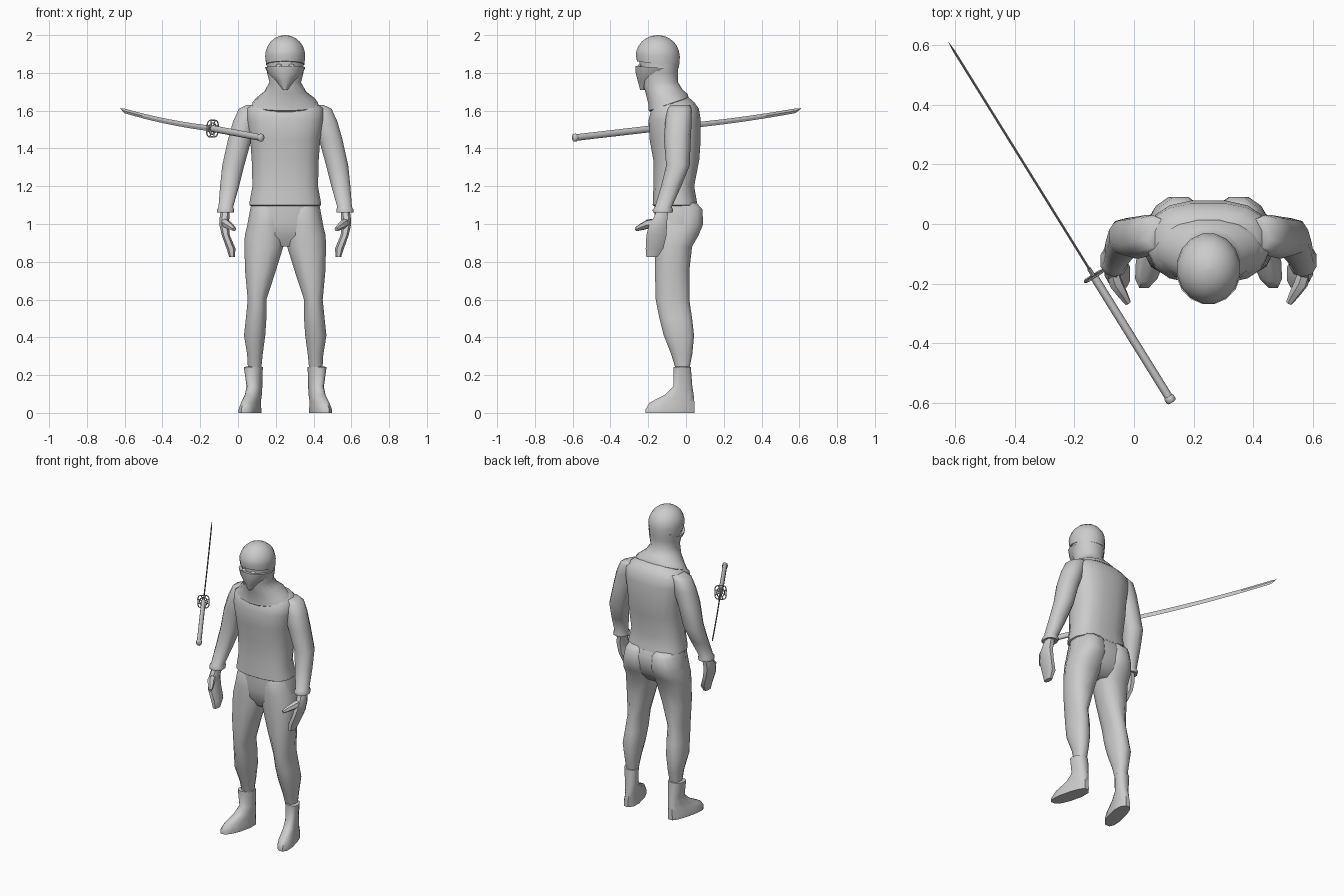
import bpy, bmesh, math
from mathutils import Vector

CX = 0.25  # the figure stands right of the origin, the sword reaches left
grey = bpy.data.materials.new("plain grey")
grey.diffuse_color = (0.6, 0.6, 0.6, 1)


def skin(name, loops, closed=False, angle=50):
    """Join point loops into a smooth skinned mesh."""
    bm = bmesh.new()
    rows = [[bm.verts.new(p) for p in lp] for lp in loops]
    n = len(rows[0])
    pairs = list(zip(rows, rows[1:])) + ([(rows[-1], rows[0])] if closed else [])
    for a, b in pairs:
        for i in range(n):
            j = (i + 1) % n
            bm.faces.new((a[i], a[j], b[j], b[i]))
    if not closed:
        bm.faces.new(rows[0])
        bm.faces.new(rows[-1])
    bmesh.ops.recalc_face_normals(bm, faces=bm.faces)
    me = bpy.data.meshes.new(name)
    bm.to_mesh(me)
    bm.free()
    for p in me.polygons:
        p.use_smooth = True
    me.set_sharp_from_angle(angle=math.radians(angle))
    me.materials.append(grey)
    ob = bpy.data.objects.new(name, me)
    bpy.context.collection.objects.link(ob)
    return ob


def stack(name, rings, n=12, power=0.85, side=1, shear=0.0, angle=50):
    """Rings of (z, x0, x1, y0, y1[, tilt]) stacked up; side=-1 mirrors about the body."""
    loops = []
    for z, x0, x1, y0, y1, *t in rings:
        tilt = t[0] if t else 0
        lp = []
        for i in range(n):
            a = 2 * math.pi * (i + 0.5) / n
            c, s = math.cos(a), math.sin(a)
            dx = math.copysign(abs(c) ** power, c) * (x1 - x0) / 2
            dy = math.copysign(abs(s) ** power, s) * (y1 - y0) / 2
            y = (y0 + y1) / 2 + dy
            x = (x0 + x1) / 2 + dx + shear * min(y, 0)
            lp.append((CX + side * (x - CX), y, z + tilt * dy))
        loops.append(lp)
    return skin(name, loops, angle=angle)


def central(name, rings, **kw):
    """Stack centred on the body: rings of (z, half width, y0, y1[, tilt])."""
    return stack(name, [(r[0], CX - r[1], CX + r[1], *r[2:]) for r in rings], **kw)


def tube(name, pts, radii, n=6, closed=False):
    pts = [Vector(p) for p in pts]
    loops, m = [], len(pts)
    for i, p in enumerate(pts):
        nxt = pts[(i + 1) % m] if closed else pts[min(i + 1, m - 1)]
        prv = pts[i - 1] if closed else pts[max(i - 1, 0)]
        d = (nxt - prv).normalized()
        e = d.cross(Vector((0.62, 0.78, 0.05)) if closed else Vector((0.3, 0.1, 1))).normalized()
        f = d.cross(e)
        r = radii[i] if isinstance(radii, list) else radii
        loops.append([p + r * (math.cos(2 * math.pi * k / n) * e
                               + math.sin(2 * math.pi * k / n) * f) for k in range(n)])
    return skin(name, loops, closed)


# Hood dome
dome = [(1.845, 0.103, -0.262, -0.035, -0.15), (1.89, 0.108, -0.268, -0.03, -0.05)]
for k in range(1, 7):
    a = math.radians(14.5 * k)
    c = math.cos(a)
    dome.append((1.89 + 0.11 * math.sin(a), 0.108 * c, -0.15 - 0.118 * c, -0.15 + 0.118 * c))
central("hood", dome, n=16, power=1)

# Face in the eye slit, with eyes
central("face", [(1.78, 0.085, -0.24, -0.06), (1.83, 0.096, -0.248, -0.05),
                 (1.88, 0.096, -0.248, -0.05)], n=16, power=1)
for s in (-1, 1):
    x = CX + s * 0.033
    tube("eye", [(x - 0.016, -0.240, 1.838), (x - 0.007, -0.245, 1.838),
                 (x + 0.007, -0.245, 1.838), (x + 0.016, -0.240, 1.838)],
         [0.003, 0.009, 0.009, 0.003], 8)

# Pointed mask, and cowl flaring onto the shoulders
central("mask", [(1.828, 0.108, -0.27, -0.05, -0.08), (1.80, 0.094, -0.268, -0.07),
                 (1.76, 0.058, -0.258, -0.1), (1.71, 0.012, -0.243, -0.19)], n=16, power=1)
central("cowl", [(1.85, 0.1, -0.235, -0.036), (1.80, 0.098, -0.235, -0.042),
                 (1.75, 0.085, -0.232, -0.04), (1.70, 0.112, -0.215, -0.015, 0.1),
                 (1.66, 0.158, -0.2, 0.01, 0.28), (1.635, 0.177, -0.2, 0.015, 0.33),
                 (1.625, 0.168, -0.19, 0.005, 0.33)], n=16, power=0.95)

# Tunic with flared hem
central("tunic", [(1.095, 0.182, -0.17, 0.055), (1.10, 0.193, -0.178, 0.062),
                  (1.125, 0.19, -0.177, 0.058), (1.20, 0.176, -0.174, 0.045),
                  (1.34, 0.18, -0.175, 0.072), (1.45, 0.188, -0.195, 0.08),
                  (1.55, 0.205, -0.2, 0.08), (1.61, 0.205, -0.185, 0.07),
                  (1.645, 0.165, -0.16, 0.045), (1.67, 0.1, -0.13, 0.015)],
        n=16, power=0.75)

# Hips
central("hips", [(1.12, 0.18, -0.168, 0.05), (1.07, 0.19, -0.17, 0.078),
                 (1.0, 0.203, -0.165, 0.075), (0.94, 0.2, -0.155, 0.055),
                 (0.88, 0.09, -0.12, 0.01)], n=16, power=0.8)

for s, label in ((1, "right"), (-1, "left")):
    # Trouser leg with buttock
    stack(label + "_leg", [
        (1.11, 0.08, 0.235, -0.15, 0.06), (1.08, 0.065, 0.245, -0.165, 0.09),
        (1.0, 0.048, 0.25, -0.17, 0.095), (0.94, 0.033, 0.252, -0.168, 0.07),
        (0.88, 0.031, 0.243, -0.167, 0.035), (0.75, 0.035, 0.202, -0.167, 0.02),
        (0.6, 0.05, 0.152, -0.163, 0.02), (0.5, 0.04, 0.152, -0.143, 0.035),
        (0.41, 0.03, 0.146, -0.12, 0.045), (0.31, 0.047, 0.132, -0.08, 0.035),
        (0.23, 0.052, 0.124, -0.055, 0.018)], side=s)
    # Boot, toes turned out
    stack(label + "_boot", [
        (0.245, 0.048, 0.122, -0.055, 0.015), (0.242, 0.038, 0.134, -0.067, 0.027),
        (0.14, 0.052, 0.13, -0.068, 0.035), (0.095, 0.05, 0.13, -0.115, 0.043),
        (0.055, 0.045, 0.13, -0.195, 0.048), (0.02, 0.035, 0.135, -0.218, 0.05),
        (0.0, 0.035, 0.135, -0.218, 0.05)], side=s, shear=0.24)
    # Sleeve, bent forward at the elbow
    stack(label + "_sleeve", [
        (1.63, 0.045, 0.12, -0.085, 0.02), (1.61, 0.002, 0.12, -0.1, 0.03),
        (1.54, -0.03, 0.11, -0.11, 0.03), (1.45, -0.055, 0.075, -0.117, 0.025),
        (1.31, -0.086, 0.036, -0.105, 0.02), (1.2, -0.097, 0.008, -0.132, -0.025),
        (1.09, -0.105, -0.024, -0.165, -0.075), (1.075, -0.114, -0.018, -0.177, -0.068),
        (1.06, -0.112, -0.02, -0.175, -0.072), (1.063, -0.1, -0.032, -0.162, -0.085)],
        n=10, side=s)
    # Hand with closed fingers and thumb
    stack(label + "_hand", [
        (1.08, -0.092, -0.042, -0.155, -0.09), (1.04, -0.098, -0.043, -0.17, -0.095),
        (1.0, -0.101, -0.048, -0.197, -0.098), (0.94, -0.087, -0.042, -0.213, -0.1),
        (0.87, -0.062, -0.012, -0.216, -0.118), (0.825, -0.047, -0.016, -0.212, -0.15)],
        n=8, power=0.75, side=s)
    thumb = [(-0.075, -0.15, 1.01), (-0.06, -0.2, 1.0), (-0.038, -0.235, 0.985), (-0.02, -0.265, 0.972)]
    tube(label + "_thumb", [(CX + s * (x - CX), y, z) for x, y, z in thumb],
         [0.022, 0.024, 0.018, 0.011], 6)

# Sword frame: along the grip, sideways and up
G = Vector((-0.135, -0.175, 1.505))
TIP = Vector((-0.622, 0.61, 1.605))
END = Vector((0.127, -0.597, 1.456))
axis = (G - END).normalized()
across = axis.cross(Vector((0, 0, 1))).normalized()
up = across.cross(axis)


def section(p, hw, hh, n):
    return [p + hw * math.cos(2 * math.pi * k / n) * across
            + hh * math.sin(2 * math.pi * k / n) * up for k in range(n)]


# Curved blade
blade = []
for i in range(13):
    t = i / 12 * 0.96
    p = G.lerp(TIP, t) - Vector((0, 0, 0.045 * t * (1 - t)))
    blade.append(section(p, 0.004, 0.015 - 0.003 * t, 4))
blade.append(section(TIP + Vector((0, 0, 0.007)), 0.0005, 0.001, 4))
skin("sword_blade", blade, angle=30)
skin("blade_collar", [section(G, 0.007, 0.017, 8), section(G + axis * 0.03, 0.007, 0.017, 8)])

# Grip and pommel
skin("sword_grip", [section(G.lerp(END, t), 0.014, 0.0175, 12) for t in (0, 0.5, 0.97)])
skin("sword_pommel", [section(G.lerp(END, t), a, a * 1.2, 12)
                      for t, a in ((0.955, 0.015), (0.962, 0.0175), (0.992, 0.0175), (1.0, 0.014))])

# Pierced guard: lobed outer ring, inner ring and spokes


def guard_point(a, r):
    return G + r * (0.78 * math.cos(a) * across + math.sin(a) * up)


def guard_ring(name, r, lobe):
    pts = [guard_point(2 * math.pi * i / 32, r * (1 + lobe * math.cos(8 * math.pi * i / 32 + math.pi)))
           for i in range(32)]
    tube(name, pts, 0.0035, 6, True)


guard_ring("guard_outer_ring", 0.048, 0.09)
guard_ring("guard_inner_ring", 0.03, 0.0)
for i in range(8):
    a = math.pi * (i + 0.5) / 4
    tube("guard_spoke", [guard_point(a, 0.012), guard_point(a, 0.047)], 0.003, 6)
